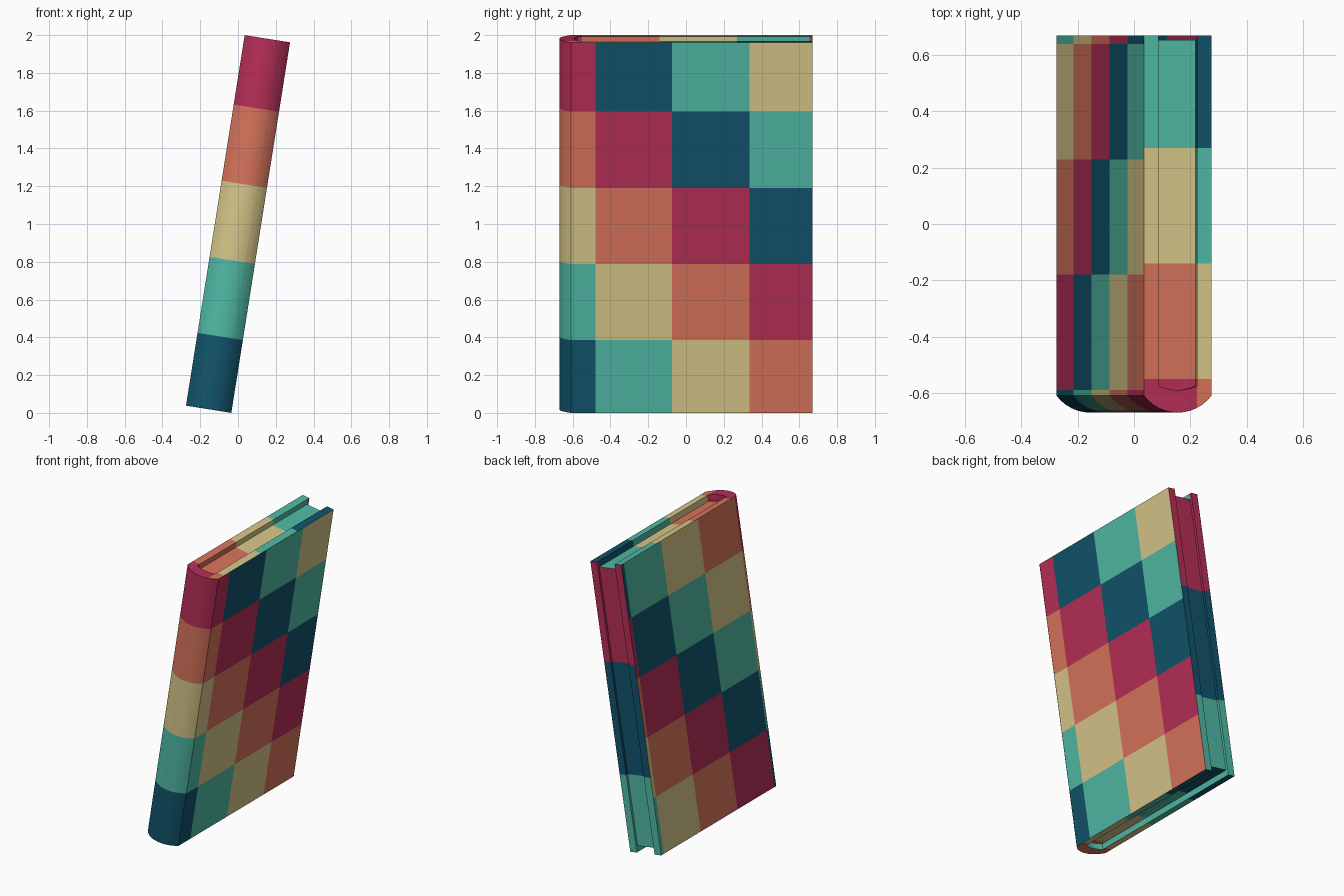
import bpy, bmesh, math
from mathutils import Matrix, Vector

if "Cube" in bpy.data.objects:
    bpy.data.objects.remove(bpy.data.objects["Cube"])

W, H, T = 0.243, 1.986, 0.052          # book thickness, height, board thickness
BACK, SIDE, TIP = 0.67, -0.61, -0.67   # fore edge, spine start, spine tip (y)
RECESS, PAGE_BACK = 0.04, 0.653
LEAN = Matrix.Translation((0, 0, 1)) @ Matrix.Rotation(math.radians(9), 4, 'Y')

# colour band borders
V_CUTS = (0.39, 0.798, 1.206, 1.614)
RIGHT_CUTS = (-0.48, -0.073, 0.335)
LEFT_CUTS = (-0.59, -0.18, 0.23, 0.64)
CAP_CUTS = (-0.55, -0.14, 0.27)
EDGE_CUTS = (0.53, 1.30)
INNER = W / 2 - T

# materials, in band order
PALETTE = (("navy", (17, 84, 107)), ("teal", (80, 186, 165)), ("tan", (215, 198, 136)),
           ("coral", (215, 116, 91)), ("crimson", (182, 46, 87)))


def linear(c):
    c /= 255
    return c / 12.92 if c <= 0.04045 else ((c + 0.055) / 1.055) ** 2.4


MATS = []
for name, rgb in PALETTE:
    m = bpy.data.materials.new(name)
    m.diffuse_color = (*[linear(c) for c in rgb], 1)
    m.use_nodes = True
    m.node_tree.nodes["Principled BSDF"].inputs["Base Color"].default_value = m.diffuse_color
    MATS.append(m)


def passed(value, cuts):
    return sum(value > c for c in cuts)


def colour(c, n):
    """Patchwork rule: diagonal bands wrapped round the boards, others on caps and fore edge."""
    x, y, v = c.x, c.y, c.z + H / 2
    cap = passed(y, CAP_CUTS)
    inside = abs(x) < INNER + 0.01 and y > -0.6
    if n.z > 0.5 or (inside and abs(n.z) < 0.5 and v > H - RECESS and y < PAGE_BACK):
        return (4 - cap - (x > INNER - 0.001)) % 5
    if n.z < -0.5:
        return (3 - cap) % 5
    if n.y > 0.5 or inside:
        return (1, 0, 4)[passed(v, EDGE_CUTS)]
    wrap = passed(y, RIGHT_CUTS) if x > 0 else -passed(y, LEFT_CUTS)
    return (passed(v, V_CUTS) + wrap) % 5


def arc(half, y0, sag, n=12):
    """Shallow arc from -half to +half, bulging to the front."""
    r = (half * half + sag * sag) / (2 * sag)
    a = math.asin(half / r)
    return [(r * math.sin(t), y0 - sag + r - r * math.cos(t))
            for t in (a * (2 * i / n - 1) for i in range(n + 1))]


def finish(name, bm):
    bmesh.ops.recalc_face_normals(bm, faces=bm.faces[:])
    cuts = [((0, y, 0), (0, 1, 0)) for y in RIGHT_CUTS + LEFT_CUTS + CAP_CUTS + (PAGE_BACK,)]
    cuts += [((0, 0, v - H / 2), (0, 0, 1)) for v in V_CUTS + EDGE_CUTS + (H - RECESS,)]
    cuts += [((INNER, 0, 0), (1, 0, 0))]
    for co, no in cuts:
        bmesh.ops.bisect_plane(bm, geom=bm.verts[:] + bm.edges[:] + bm.faces[:], dist=1e-5,
                               plane_co=Vector(co), plane_no=Vector(no))
    bm.normal_update()
    for f in bm.faces:
        f.material_index = colour(f.calc_center_median(), f.normal)
    bm.transform(LEAN)
    me = bpy.data.meshes.new(name)
    bm.to_mesh(me)
    bm.free()
    for m in MATS:
        me.materials.append(m)
    ob = bpy.data.objects.new(name, me)
    bpy.context.collection.objects.link(ob)
    bpy.ops.object.select_all(action='DESELECT')
    ob.select_set(True)
    bpy.context.view_layer.objects.active = ob
    bpy.ops.object.shade_smooth_by_angle(angle=math.radians(30))


# cover: two boards joined by a rounded spine, one U-shaped strip
outer = [(-W / 2, BACK)] + arc(W / 2, SIDE, SIDE - TIP) + [(W / 2, BACK)]
inner = [(-INNER, BACK)] + arc(INNER, -0.575, 0.015) + [(INNER, BACK)]
bm = bmesh.new()
ring = [[bm.verts.new((x, y, z)) for x, y in line]
        for line, z in ((outer, -H / 2), (outer, H / 2), (inner, H / 2), (inner, -H / 2))]
for i in range(len(outer) - 1):
    for k in range(4):
        a, b = ring[k], ring[(k + 1) % 4]
        bm.faces.new((a[i], a[i + 1], b[i + 1], b[i]))
for i in (0, -1):
    bm.faces.new([r[i] for r in ring])
finish("cover", bm)

# page block: sunk at top, bottom and fore edge, tucked slightly into the cover
half = INNER + 0.005
outline = [(-half, PAGE_BACK)] + arc(half, -0.58, 0.015) + [(half, PAGE_BACK)]
bm = bmesh.new()
base = bm.faces.new([bm.verts.new((x, y, RECESS - H / 2)) for x, y in outline])
top = bmesh.ops.extrude_face_region(bm, geom=[base], use_keep_orig=True)["geom"]
bmesh.ops.translate(bm, vec=(0, 0, H - 2 * RECESS),
                    verts=[e for e in top if isinstance(e, bmesh.types.BMVert)])
finish("page_block", bm)
